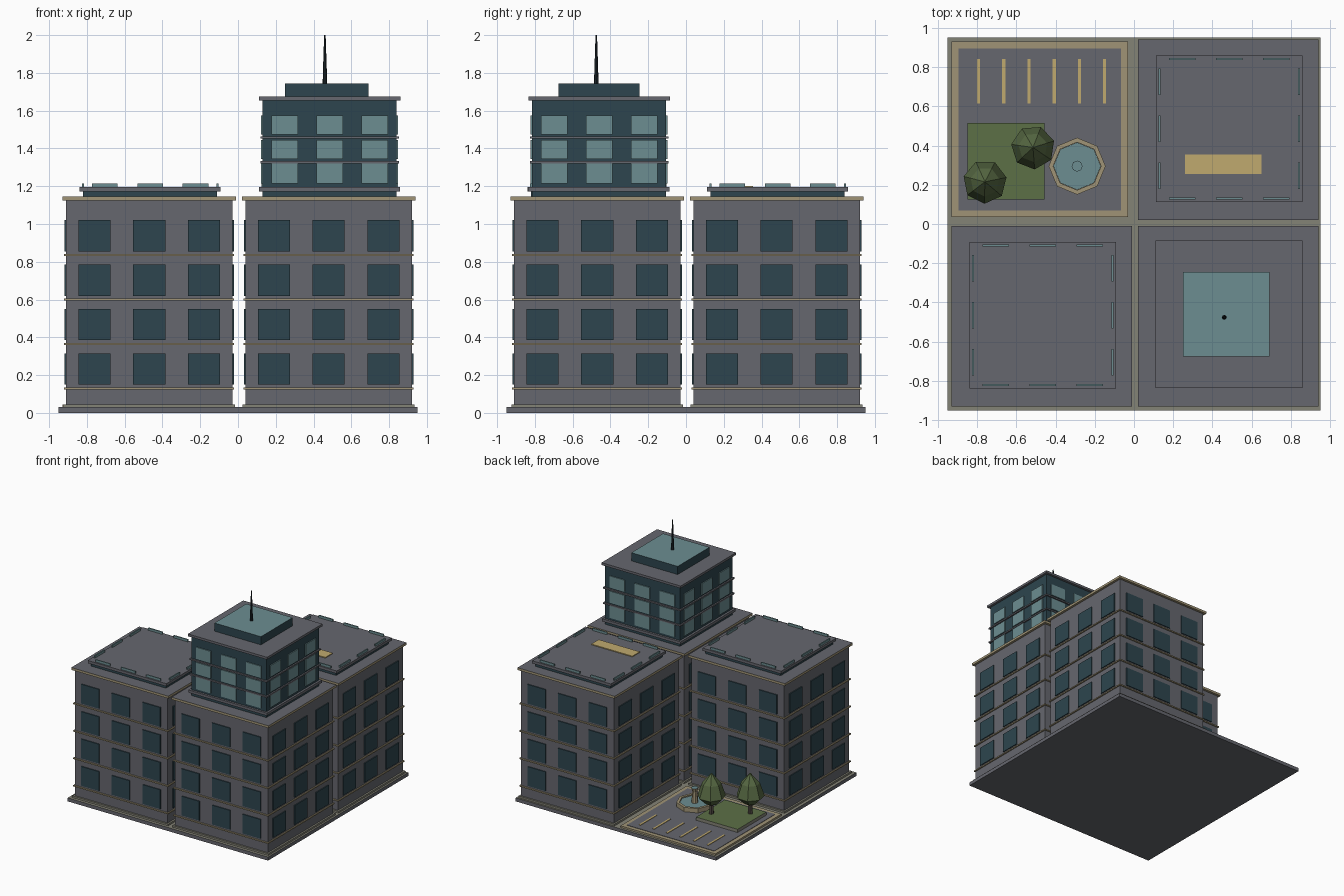
import bpy, bmesh, math
from mathutils import Matrix, Vector

cube = bpy.data.objects.get("Cube")
if cube:
    bpy.data.objects.remove(cube, do_unlink=True)


def material(name, r, g, b):
    color = [((c / 255 + 0.055) / 1.055) ** 2.4 for c in (r, g, b)] + [1]
    m = bpy.data.materials.new(name)
    m.use_nodes = True
    m.diffuse_color = color
    m.node_tree.nodes["Principled BSDF"].inputs["Base Color"].default_value = color
    return m


GREY = material("concrete grey", 102, 103, 110)
KHAKI = material("stone khaki", 132, 131, 118)
TAN = material("sand trim", 160, 148, 118)
YELLOW = material("paint yellow", 192, 170, 110)
DARK = material("dark teal glass", 45, 69, 78)
LIGHT = material("light teal glass", 108, 141, 145)
GREEN = material("grass green", 92, 112, 70)
LEAF = material("leaf green", 86, 104, 66)
METAL = material("dark metal", 30, 40, 45)
BARK = material("bark brown", 78, 70, 64)


def finish(name, bm, side, top=None):
    """Turn a bmesh into an object; upward faces may take a second colour."""
    bmesh.ops.recalc_face_normals(bm, faces=bm.faces)
    mesh = bpy.data.meshes.new(name)
    mesh.materials.append(side)
    if top:
        mesh.materials.append(top)
        for f in bm.faces:
            f.material_index = int(f.normal.z > 0.9)
    bm.to_mesh(mesh)
    bm.free()
    obj = bpy.data.objects.new(name, mesh)
    bpy.context.collection.objects.link(obj)
    return obj


def add_box(bm, x0, x1, y0, y1, z0, z1, turn=Matrix()):
    mid = Vector((x0 + x1, y0 + y1, z0 + z1)) / 2
    size = Matrix.Diagonal((x1 - x0, y1 - y0, z1 - z0, 1))
    bmesh.ops.create_cube(bm, size=1, matrix=turn @ Matrix.Translation(mid) @ size)


def box(name, x0, x1, y0, y1, z0, z1, side, top=None):
    bm = bmesh.new()
    add_box(bm, x0, x1, y0, y1, z0, z1)
    return finish(name, bm, side, top)


def slab(name, c, half, z0, z1, side, top=None):
    return box(name, c[0] - half, c[0] + half, c[1] - half, c[1] + half, z0, z1, side, top)


def windows(name, c, half, step, width, rows, mat, depth=0.008):
    """Three columns of panes on each of the four walls."""
    bm = bmesh.new()
    for side in range(4):
        turn = Matrix.Translation((*c, 0)) @ Matrix.Rotation(side * math.pi / 2, 4, 'Z')
        for z0, z1 in rows:
            for col in (-step, 0, step):
                add_box(bm, col - width / 2, col + width / 2,
                        -half - depth, -half + 0.002, z0, z1, turn)
    return finish(name, bm, mat)


def lathe(name, c, profile, sides, mat, top=None, spin=0):
    """Flat-sided turned shape from (radius, height) points."""
    bm = bmesh.new()
    rings = []
    for r, z in profile:
        rings.append([bm.verts.new((c[0] + r * math.cos(a), c[1] + r * math.sin(a), z))
                      for a in (spin + 2 * math.pi * i / sides for i in range(sides))])
    for lo, hi in zip(rings, rings[1:]):
        for i in range(sides):
            j = (i + 1) % sides
            bm.faces.new((lo[i], lo[j], hi[j], hi[i]))
    bm.faces.new(rings[0])
    bm.faces.new(rings[-1])
    return finish(name, bm, mat, top)


# Ground plate
box("base_plate", -0.95, 0.95, -0.95, 0.95, 0, 0.03, GREY, KHAKI)

# Three office blocks
LOW, HIGH = -0.47, 0.48
blocks = {"front_right": (LOW, LOW), "front_left": (HIGH, LOW), "back_left": (HIGH, HIGH)}
for name, c in blocks.items():
    slab(name + "_plinth", c, 0.455, 0.03, 0.045, KHAKI)
    slab(name + "_walls", c, 0.44, 0.04, 1.13, GREY)
    rows = [(0.15 + 0.235 * i, 0.315 + 0.235 * i) for i in range(4)]
    windows(name + "_windows", c, 0.44, 0.29, 0.17, rows, DARK)
    for i in range(4):
        z = 0.13 + 0.235 * i
        slab(f"{name}_ledge_{i + 1}", c, 0.45, z - 0.005, z + 0.005, TAN)
    slab(name + "_cornice", c, 0.46, 1.125, 1.145, TAN, GREY)

# Low rooftop storeys
for name in ("front_right", "back_left"):
    c = [v + 0.005 for v in blocks[name]]
    slab(name + "_roof_storey", c, 0.355, 1.14, 1.175, DARK)
    slab(name + "_roof_slab", c, 0.373, 1.172, 1.195, GREY)
    windows(name + "_roof_lights", c, 0.353, 0.24, 0.135, [(1.185, 1.215)], LIGHT)
box("roof_sign", 0.26, 0.65, 0.255, 0.355, 1.19, 1.202, YELLOW)

# Tall glass tower
c = (0.485, -0.46)
slab("tower_walls", c, 0.355, 1.14, 1.66, DARK)
slab("tower_foot_slab", c, 0.373, 1.172, 1.195, GREY)
for i, z in enumerate((1.327, 1.458)):
    slab(f"tower_ledge_{i + 1}", c, 0.367, z - 0.006, z + 0.006, GREY)
windows("tower_windows", c, 0.355, 0.238, 0.14,
        [(1.215, 1.32), (1.345, 1.445), (1.475, 1.575)], LIGHT)
slab("tower_roof_slab", c, 0.375, 1.655, 1.675, GREY)
box("tower_penthouse", 0.25, 0.69, -0.675, -0.245, 1.67, 1.745, DARK, LIGHT)
lathe("antenna", (0.46, -0.475), [(0.012, 1.74), (0.01, 1.82), (0.004, 2)], 8, METAL)

# Courtyard with parking lines and lawn
box("courtyard_kerb", -0.93, -0.03, 0.035, 0.93, 0.03, 0.045, TAN)
box("courtyard_paving", -0.895, -0.065, 0.07, 0.895, 0.04, 0.048, GREY)
for i in range(6):
    x = -0.793 + 0.1287 * i
    box(f"parking_line_{i + 1}", x - 0.008, x + 0.008, 0.615, 0.84, 0.045, 0.052, YELLOW)
box("lawn", -0.85, -0.455, 0.125, 0.515, 0.045, 0.075, KHAKI, GREEN)

# Trees
for i, c in enumerate([(-0.76, 0.215), (-0.515, 0.39)]):
    lathe(f"tree_trunk_{i + 1}", c, [(0.02, 0.07), (0.015, 0.2)], 6, BARK)
    lathe(f"tree_crown_{i + 1}", c,
          [(0.05, 0.165), (0.112, 0.225), (0.075, 0.335), (0.002, 0.42)], 7, LEAF, spin=0.2 + i)

# Fountain
c = (-0.29, 0.295)
lathe("fountain_basin", c, [(0.145, 0.045), (0.145, 0.085), (0.122, 0.085), (0.122, 0.065)],
      8, TAN)
lathe("fountain_water", c, [(0.121, 0.06), (0.121, 0.075)], 8, LIGHT)
lathe("fountain_column", c, [(0.028, 0.06), (0.02, 0.17), (0.028, 0.2)], 8, TAN, LIGHT)
